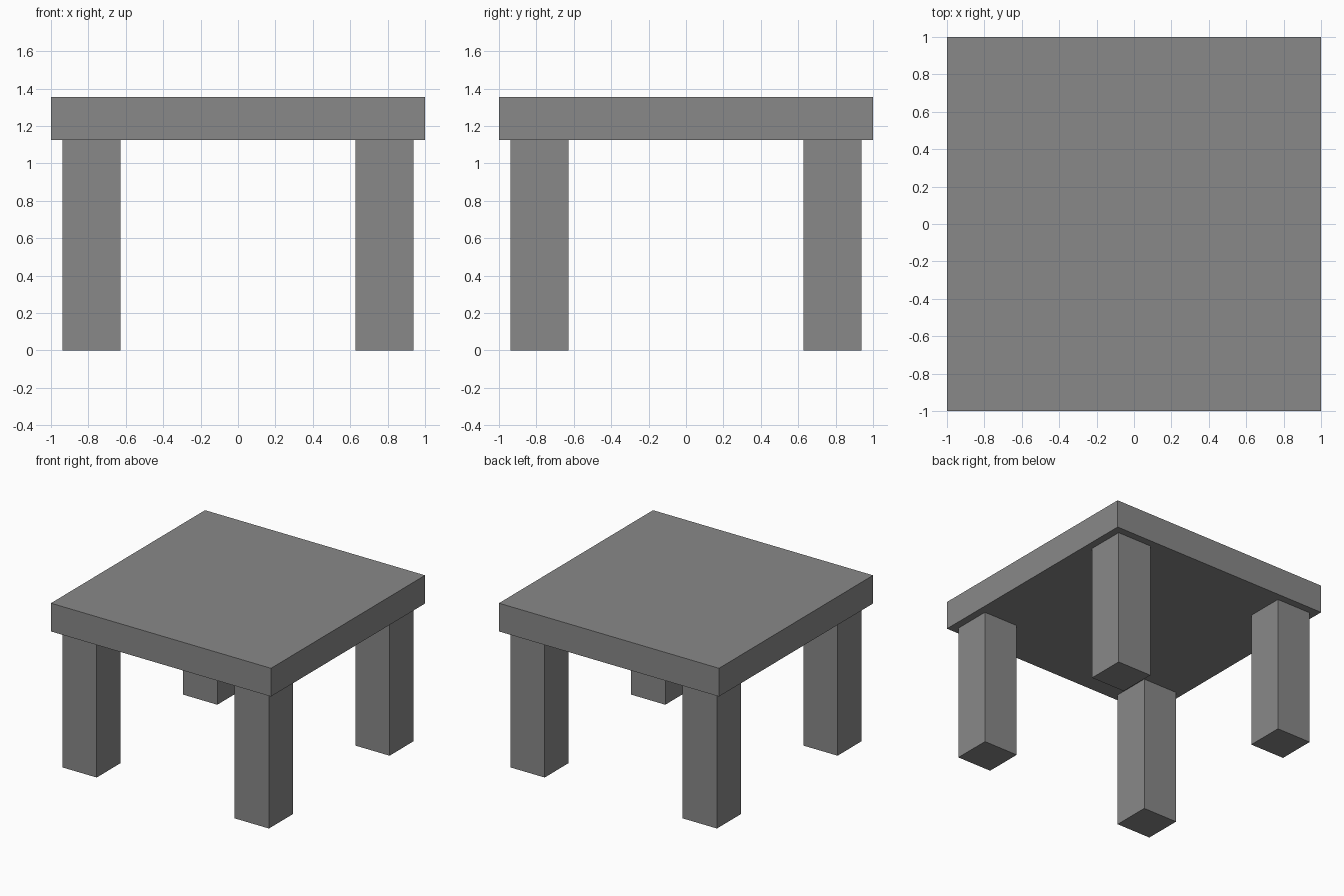
import bpy

if "Cube" in bpy.data.objects:
    bpy.data.objects.remove(bpy.data.objects["Cube"])

grey = bpy.data.materials.new("mid grey")
grey.diffuse_color = (0.25, 0.25, 0.25, 1.0)
grey.use_nodes = True
grey.node_tree.nodes["Principled BSDF"].inputs["Base Color"].default_value = grey.diffuse_color


def box(name, lo, hi):
    """Axis-aligned box between two opposite corners."""
    centre = [(a + b) / 2 for a, b in zip(lo, hi)]
    bpy.ops.mesh.primitive_cube_add(size=1, location=centre)
    ob = bpy.context.object
    ob.name = name
    ob.scale = [b - a for a, b in zip(lo, hi)]
    bpy.ops.object.transform_apply(location=False, rotation=False, scale=True)
    ob.data.materials.append(grey)
    return ob


TOP, UNDER = 1.356, 1.124    # slab height range
INNER, OUTER = 0.627, 0.939  # leg extents from the centre

# Table top
box("table_top", (-1, -1, UNDER), (1, 1, TOP))

# Four square legs
for sx, side in ((-1, "left"), (1, "right")):
    for sy, end in ((-1, "front"), (1, "back")):
        xs = sorted((sx * INNER, sx * OUTER))
        ys = sorted((sy * INNER, sy * OUTER))
        box(f"{end}_{side}_leg", (xs[0], ys[0], 0), (xs[1], ys[1], UNDER))
